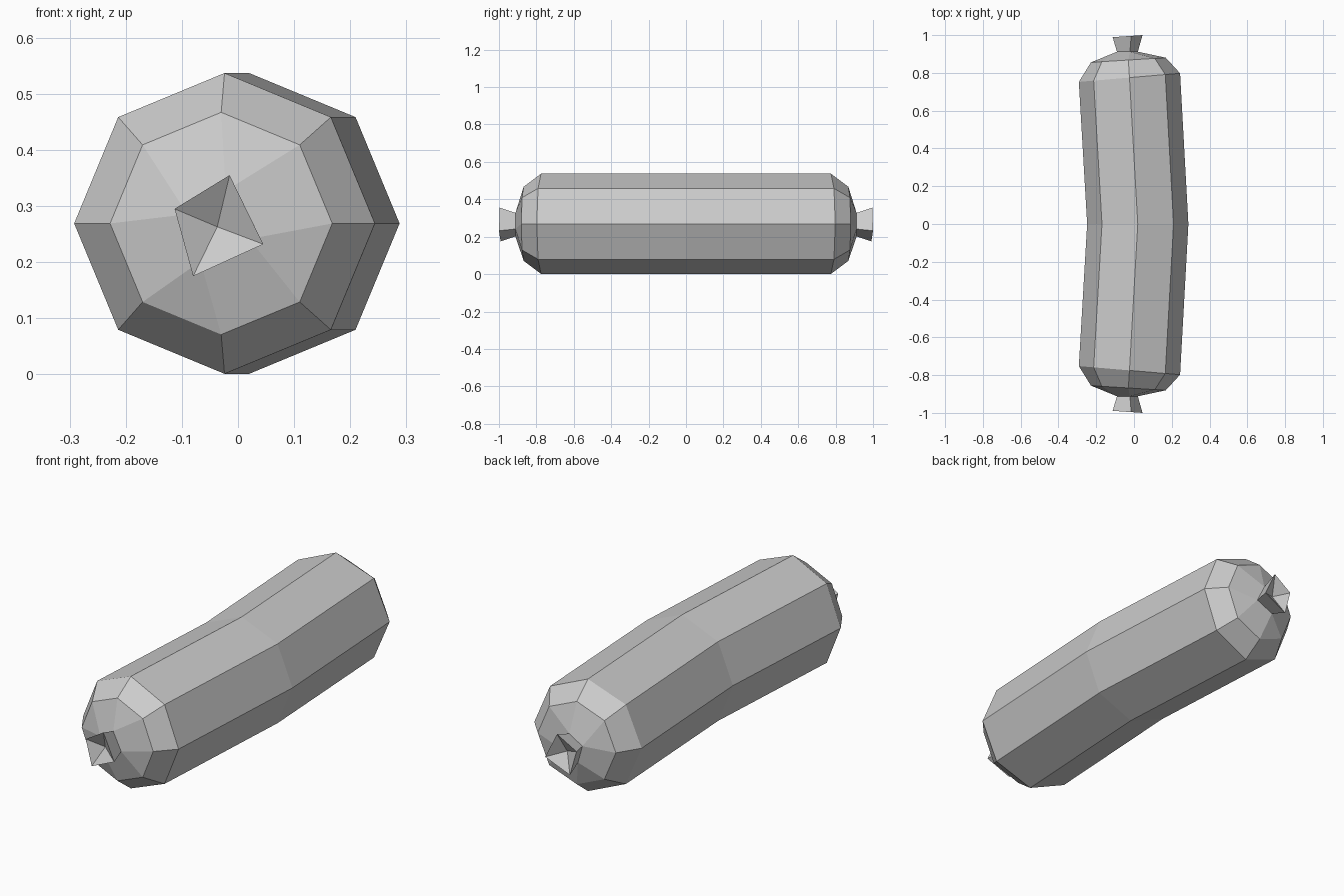
import bpy, bmesh
from math import cos, sin, pi
from mathutils import Vector

cube = bpy.data.objects.get("Cube")
if cube:
    bpy.data.objects.remove(cube, do_unlink=True)

MID_Z = 0.269
SIDES = 8

grey = bpy.data.materials.new("plain grey")
grey.use_nodes = True
colour = (0.6, 0.6, 0.6, 1)
grey.diffuse_color = colour
grey.node_tree.nodes["Principled BSDF"].inputs["Base Color"].default_value = colour

bm = bmesh.new()


def ring(x, y, radius, tilt):
    """Octagon across the length, leaning with the bend."""
    verts = []
    for i in range(SIDES):
        a = 2 * pi * i / SIDES
        dx = radius * cos(a)
        verts.append(bm.verts.new((x + dx, y + tilt * dx, MID_Z + radius * sin(a))))
    return verts


def bridge(a, b):
    """Join two loops; repeated corners give triangles."""
    n = len(a)
    for i in range(n):
        j = (i + 1) % n
        bm.faces.new(list(dict.fromkeys((a[i], a[j], b[j], b[i]))))


# Body: bent skin from the middle to the rounded shoulder
middle = ring(0.02, 0, 0.268, 0)
shoulder = ring(-0.024, 0.775, 0.268, 0.085)
cap = ring(-0.03, 0.868, 0.198, 0.063)
bridge(middle, shoulder)
bridge(shoulder, cap)

# Tied end: narrow neck flaring to a four-cornered tip with a pit
corners = [(0.045, 0.232), (-0.015, 0.355), (-0.113, 0.295), (-0.08, 0.175)]
centre = Vector((-0.037, 0, 0.263))
tip = [bm.verts.new((x, 1 + 0.07 * (x - 0.045), z)) for x, z in corners]
neck = []
for v in tip:
    p = centre + (v.co - centre) * 0.7
    p.y = 0.912
    neck.append(bm.verts.new(p))
bridge(cap, [neck[((i + 1) // 2) % 4] for i in range(SIDES)])
bridge(neck, tip)
pit = bm.verts.new((centre.x, 0.95, centre.z))
for i in range(4):
    bm.faces.new((tip[i], tip[(i + 1) % 4], pit))

# Mirror the half to make the other end
bmesh.ops.mirror(bm, geom=bm.verts[:] + bm.edges[:] + bm.faces[:],
                 axis='Y', merge_dist=0.001)
bmesh.ops.remove_doubles(bm, verts=bm.verts[:], dist=0.001)
bmesh.ops.recalc_face_normals(bm, faces=bm.faces[:])

mesh = bpy.data.meshes.new("sausage")
bm.to_mesh(mesh)
bm.free()
mesh.materials.append(grey)
bpy.context.collection.objects.link(bpy.data.objects.new("sausage", mesh))
